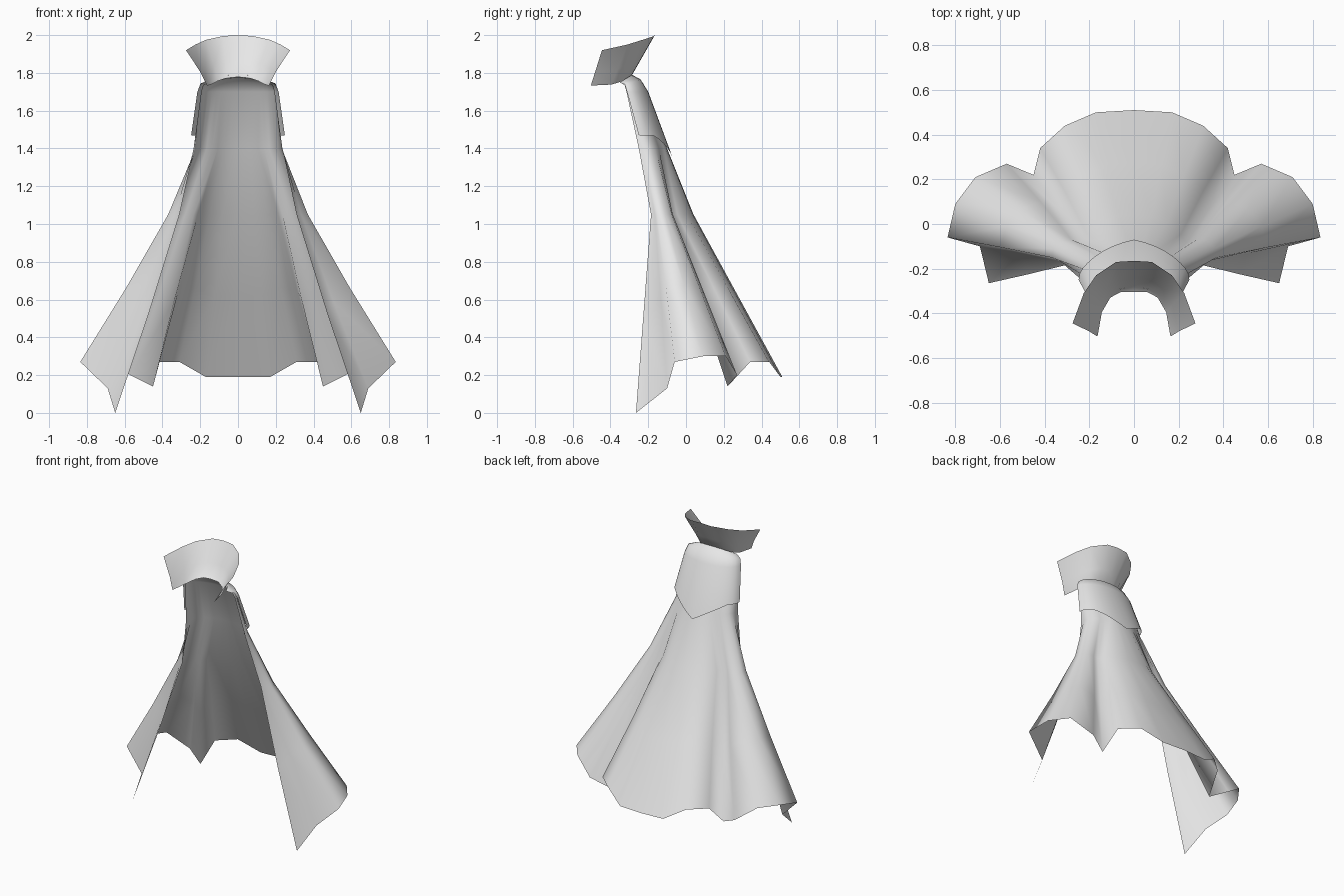
import bpy
import math
from mathutils import Vector

cube = bpy.data.objects.get("Cube")
if cube:
    bpy.data.objects.remove(cube, do_unlink=True)

# Cloth colour
cloth = bpy.data.materials.new("pale_grey_cloth")
cloth.use_nodes = True
grey = (0.8, 0.8, 0.8, 1.0)
cloth.diffuse_color = grey
cloth.node_tree.nodes["Principled BSDF"].inputs["Base Color"].default_value = grey


def arc(count, width, depth, front_y, z_back, z_front):
    """Quarter ellipse running from the centre of the back to the left front edge."""
    points = []
    for i in range(count):
        angle = math.pi / 2 * i / (count - 1)
        z = z_front + (z_back - z_front) * math.cos(angle)
        points.append(Vector((width * math.sin(angle), front_y + depth * math.cos(angle), z)))
    return points


def blend(low, high, factor):
    return [a.lerp(b, factor) for a, b in zip(low, high)]


def cloth_sheet(name, rows):
    """Skin half rows into a smooth sheet, mirrored to the right side."""
    verts, faces = [], []
    for row in rows:
        mirrored = [Vector((-p.x, p.y, p.z)) for p in reversed(row[1:])]
        verts += mirrored + row
    width = 2 * len(rows[0]) - 1
    for r in range(len(rows) - 1):
        for c in range(width - 1):
            a = r * width + c
            faces.append((a, a + width, a + width + 1, a + 1))
    mesh = bpy.data.meshes.new(name)
    mesh.from_pydata(verts, [], faces)
    mesh.materials.append(cloth)
    mesh.shade_smooth()
    obj = bpy.data.objects.new(name, mesh)
    bpy.context.collection.objects.link(obj)
    return obj


# Cape: scalloped hem from the centre back round to the folded front tip
hem = [Vector(p) for p in (
    (0, .51, .19), (.17, .5, .19), (.31, .44, .27), (.42, .34, .27),
    (.45, .22, .14), (.57, .27, .2), (.71, .21, .3), (.8, .09, .3),
    (.835, -.06, .27), (.69, -.1, .13), (.65, -.265, 0))]
waist = [Vector((x, y, 1.05)) for x, y in (
    (0, .04), (.08, .035), (.15, .005), (.21, -.045), (.235, -.085),
    (.28, -.07), (.33, -.075), (.36, -.11), (.37, -.15), (.335, -.165), (.31, -.185))]
n = len(hem)
knee = blend(hem, waist, .5)
for p in knee:
    p.x *= .985
cape_rows = [
    hem, knee, waist,
    arc(n, .235, .15, -.25, 1.4, 1.4),
    arc(n, .195, .1, -.315, 1.7, 1.7),
    arc(n, .185, .075, -.325, 1.75, 1.735),
    arc(n, .15, .055, -.35, 1.775, 1.75),
]
cloth_sheet("cape", cape_rows)

# Shoulder mantle: short overlay with a pointed back
m = 9
mantle_hem = arc(m, .248, .14, -.25, 1.465, 1.47)
for p in mantle_hem:
    droop = max(0, 1 - p.x / .205)
    p.z -= .115 * droop
    p.y += .04 * droop
mantle_rows = [
    mantle_hem,
    arc(m, .215, .112, -.312, 1.7, 1.7),
    arc(m, .2, .085, -.325, 1.765, 1.74),
    arc(m, .155, .065, -.35, 1.79, 1.75),
]
cloth_sheet("shoulder_mantle", mantle_rows)

# Flared collar: neck seam, turned base and open rim
base = [Vector(p) for p in (
    (0, -.285, 1.79), (.06, -.29, 1.785), (.11, -.32, 1.77),
    (.15, -.39, 1.75), (.17, -.5, 1.745))]
rim = [Vector(p) for p in (
    (0, -.165, 2), (.08, -.17, 1.995), (.17, -.23, 1.975),
    (.225, -.31, 1.95), (.275, -.445, 1.92))]
seam = [Vector((p.x * .96, p.y - .02 * (1 - p.x / .2), p.z - .012)) for p in base]
flare = blend(base, rim, .35)
for p in flare:
    p.x *= .97
cloth_sheet("collar", [seam, base, flare, rim])
